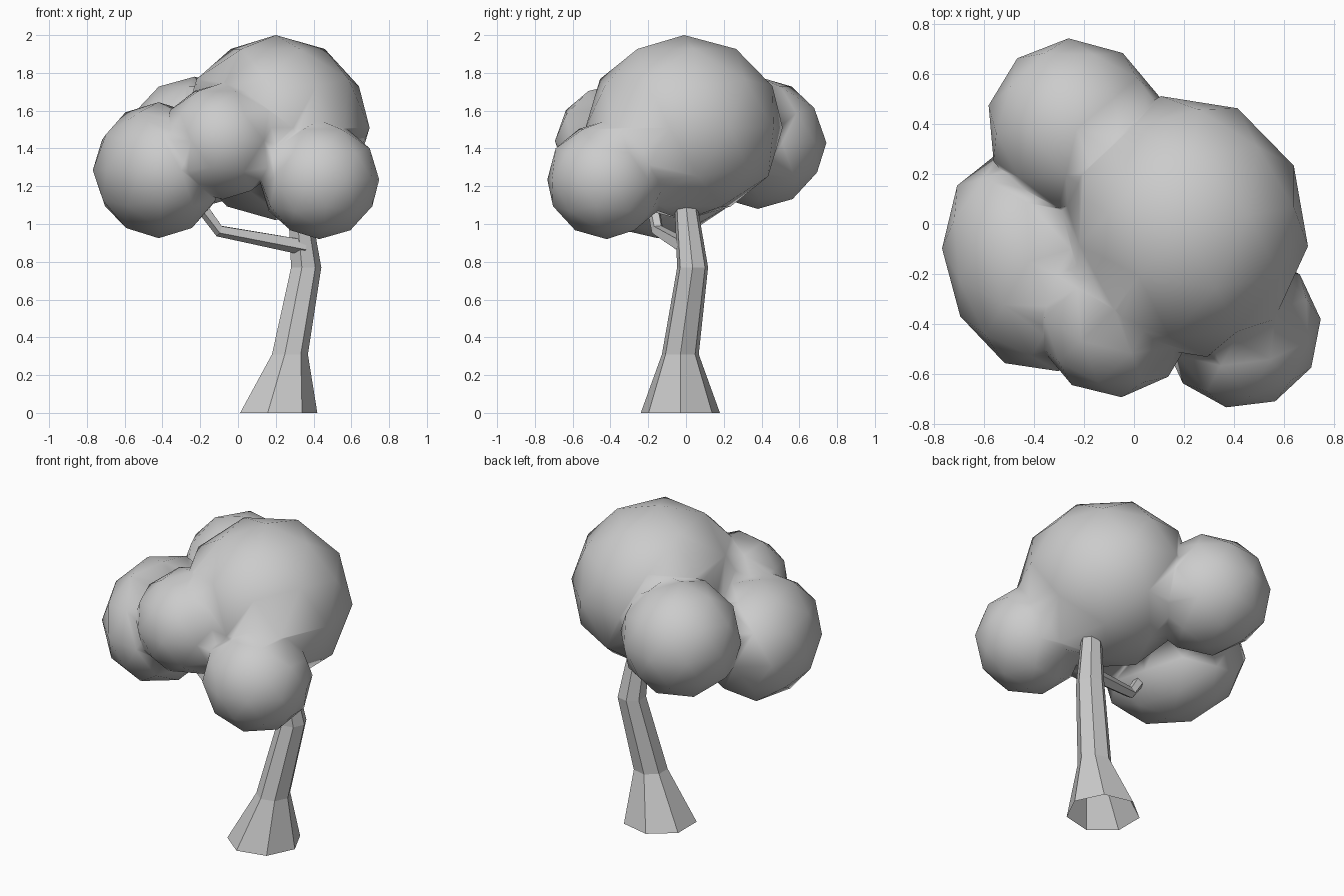
import bpy, bmesh, math
from mathutils import Vector

if "Cube" in bpy.data.objects:
    bpy.data.objects.remove(bpy.data.objects["Cube"])


def tube(name, sections, sides, vertical=True):
    """Loft polygon rings through (centre, radius) sections."""
    bm = bmesh.new()
    rings = []
    pts = [Vector(c) for c, r in sections]
    for i, (c, r) in enumerate(sections):
        if vertical:
            u, v = Vector((1, 0, 0)), Vector((0, 1, 0))
        else:
            d = (pts[min(i + 1, len(pts) - 1)] - pts[max(i - 1, 0)]).normalized()
            u = d.cross(Vector((0, 1, 0))).normalized()
            v = d.cross(u)
        rings.append([bm.verts.new(pts[i] + r * (u * math.cos(a) + v * math.sin(a)))
                      for a in (2 * math.pi * k / sides for k in range(sides))])
    for lo, hi in zip(rings, rings[1:]):
        for k in range(sides):
            n = (k + 1) % sides
            bm.faces.new((lo[k], lo[n], hi[n], hi[k]))
    bm.faces.new(rings[-1])
    bmesh.ops.recalc_face_normals(bm, faces=bm.faces)
    me = bpy.data.meshes.new(name)
    bm.to_mesh(me)
    bm.free()
    ob = bpy.data.objects.new(name, me)
    bpy.context.collection.objects.link(ob)
    return ob


def blob(name, centre, radii, turn):
    bpy.ops.mesh.primitive_ico_sphere_add(subdivisions=2, radius=1, location=centre,
                                          rotation=(0, 0, math.radians(turn)))
    ob = bpy.context.object
    ob.name = name
    ob.scale = radii
    bpy.ops.object.transform_apply(location=False, rotation=True, scale=False)
    ob.scale = radii
    bpy.ops.object.transform_apply(location=True, rotation=True, scale=True)
    return ob


# Leaning seven-sided trunk, open at the ground
tube("trunk", [((0.205, -0.03, 0), 0.215), ((0.27, -0.03, 0.31), 0.1),
               ((0.357, 0.035, 0.77), 0.084), ((0.32, 0, 1.1), 0.062),
               ((0.30, 0, 1.3), 0.05)], 7)

# Side branch bending up into the left foliage
tube("branch", [((0.35, -0.01, 0.88), 0.045), ((-0.1, -0.15, 0.965), 0.033),
                ((-0.22, -0.18, 1.13), 0.035), ((-0.28, -0.19, 1.25), 0.03)], 5, False)

# Foliage clumps: main crown, then the smaller ones merged into it
foliage = blob("foliage", (0.2, -0.01, 1.51), (0.5, 0.53, 0.49), 10)
clumps = [
    ("clump_front_right", (0.43, -0.42, 1.235), (0.32, 0.32, 0.315), 25),
    ("clump_left", (-0.42, -0.15, 1.285), (0.34, 0.455, 0.36), 15),
    ("clump_back_left", (-0.23, 0.38, 1.43), (0.355, 0.37, 0.35), 40),
    ("clump_front", (-0.08, -0.35, 1.44), (0.33, 0.345, 0.31), 5),
]
for c in clumps:
    ob = blob(*c)
    mod = foliage.modifiers.new("merge", 'BOOLEAN')
    mod.operation = 'UNION'
    mod.solver = 'EXACT'
    mod.object = ob
    bpy.context.view_layer.objects.active = foliage
    bpy.ops.object.modifier_apply(modifier=mod.name)
    bpy.data.objects.remove(ob)

# Weld slivers along the seams and shade the crown smooth
bm = bmesh.new()
bm.from_mesh(foliage.data)
bmesh.ops.remove_doubles(bm, verts=bm.verts, dist=0.025)
bmesh.ops.recalc_face_normals(bm, faces=bm.faces)
for f in bm.faces:
    f.smooth = True
bm.to_mesh(foliage.data)
bm.free()
